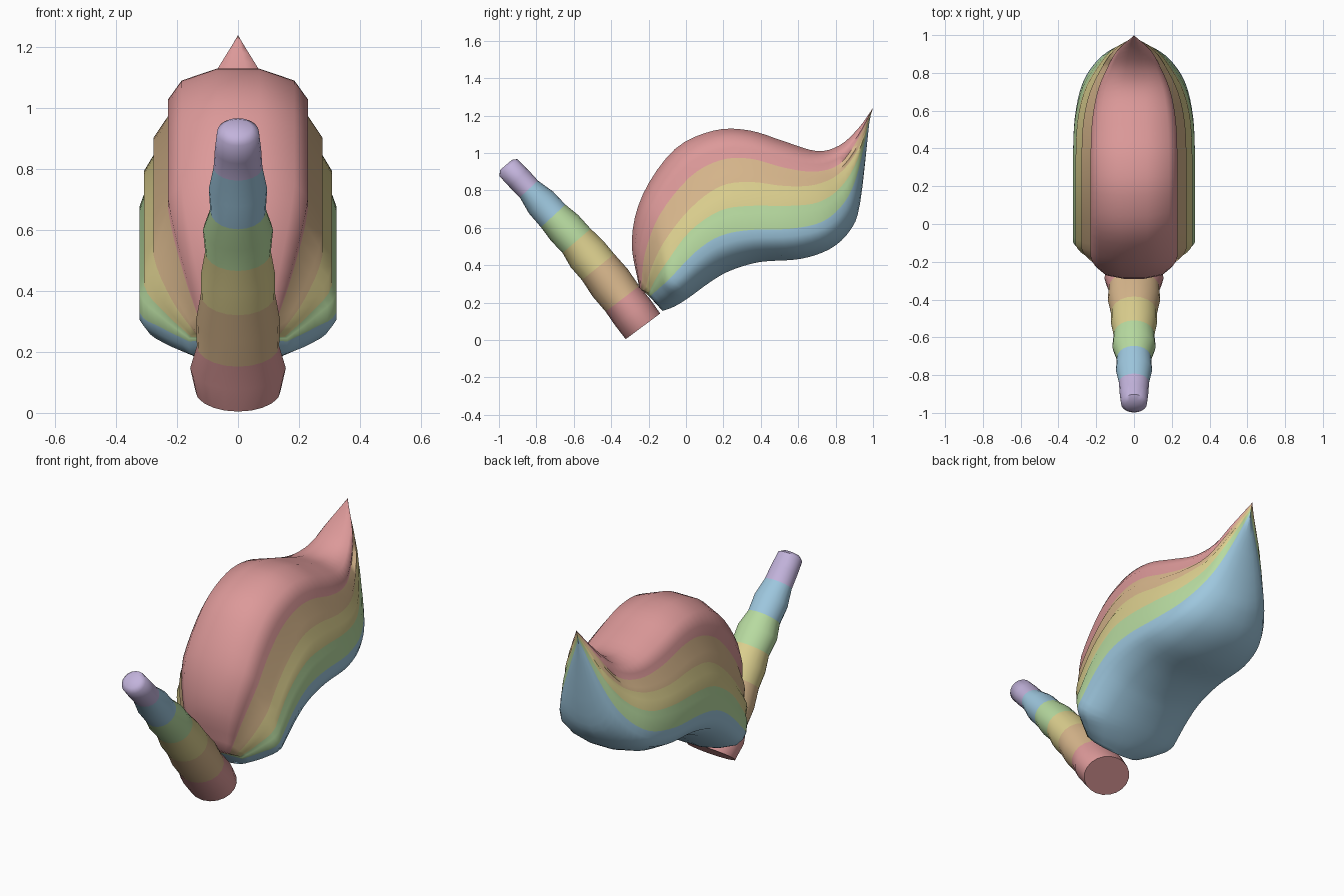
import bpy, bmesh, math
from mathutils import Vector

if "Cube" in bpy.data.objects:
    bpy.data.objects.remove(bpy.data.objects["Cube"])


def material(name, rgb):
    m = bpy.data.materials.new(name)
    m.diffuse_color = (*rgb, 1)
    m.use_nodes = True
    m.node_tree.nodes["Principled BSDF"].inputs["Base Color"].default_value = m.diffuse_color
    return m


MATS = [material("rose", (.72, .32, .32)), material("tan", (.69, .475, .265)),
        material("straw", (.72, .63, .275)), material("leaf_green", (.48, .71, .355)),
        material("sky_blue", (.34, .57, .73)), material("lavender", (.54, .45, .71))]


def spline(pts, n):
    """Smooth curve through the points, n steps per span."""
    pts = [Vector(p) for p in pts]
    ext = [2 * pts[0] - pts[1]] + pts + [2 * pts[-1] - pts[-2]]
    out = []
    for i in range(len(pts) - 1):
        a, b, c, d = ext[i:i + 4]
        for k in range(n):
            t = k / n
            out.append(.5 * (2 * b + (c - a) * t + (2 * a - 5 * b + 4 * c - d) * t * t
                             + (3 * b - a - 3 * c + d) * t ** 3))
    return out + [pts[-1]]


def loft(name, rings, mat_rule, angle):
    """Skin closed rings, closing both ends with fans; mat_rule(ring, side)."""
    bm = bmesh.new()
    vr = [[bm.verts.new(p) for p in r] for r in rings]
    n = len(rings[0])
    for i in range(len(vr) - 1):
        for j in range(n):
            k = (j + 1) % n
            f = bm.faces.new((vr[i][j], vr[i][k], vr[i + 1][k], vr[i + 1][j]))
            f.material_index = mat_rule(i, j)
    for i in (0, len(vr) - 1):
        mid = bm.verts.new(sum((v.co for v in vr[i]), Vector()) / n)
        for j in range(n):
            f = bm.faces.new((vr[i][j], vr[i][(j + 1) % n], mid))
            f.material_index = mat_rule(min(i, len(vr) - 2), j)
    bmesh.ops.remove_doubles(bm, verts=bm.verts, dist=1e-5)
    bmesh.ops.recalc_face_normals(bm, faces=bm.faces)
    me = bpy.data.meshes.new(name)
    bm.to_mesh(me)
    bm.free()
    ob = bpy.data.objects.new(name, me)
    bpy.context.collection.objects.link(ob)
    for m in MATS:
        me.materials.append(m)
    bpy.ops.object.select_all(action='DESELECT')
    ob.select_set(True)
    bpy.context.view_layer.objects.active = ob
    bpy.ops.object.shade_smooth_by_angle(angle=math.radians(angle))
    return ob


# Side-on curves (y, z) bounding the five body layers, top to bottom
top = [(-.25, .28), (-.29, .53), (-.23, .78), (-.06, 1.02), (.15, 1.12), (.34, 1.12),
       (.53, 1.06), (.7, 1.01), (.82, 1.04), (.92, 1.13), (1.0, 1.24)]
seam_1 = [(-.24, .27), (-.22, .46), (-.14, .67), (.02, .87), (.18, .96), (.34, .97),
          (.53, .92), (.69, .90), (.82, .94), (.92, 1.075), (.995, 1.235)]
seam_2 = [(-.22, .26), (-.19, .37), (-.12, .52), (.02, .70), (.18, .82), (.34, .845),
          (.53, .823), (.69, .83), (.82, .89), (.92, 1.02), (.99, 1.22)]
seam_3 = [(-.2, .25), (-.16, .33), (-.1, .42), (.02, .58), (.18, .69), (.34, .717),
          (.55, .717), (.71, .737), (.83, .82), (.92, .97), (.985, 1.2)]
seam_4 = [(-.19, .235), (-.14, .28), (-.085, .33), (.05, .47), (.18, .555), (.34, .588),
          (.55, .594), (.73, .633), (.85, .74), (.92, .9), (.98, 1.18)]
bottom = [(-.125, .155), (-.06, .18), (.02, .23), (.13, .31), (.235, .37), (.395, .417),
          (.61, .433), (.77, .487), (.875, .583), (.93, .727), (.98, 1.16)]
STEPS = 4
curves = [spline(c, STEPS) for c in (top, seam_1, seam_2, seam_3, seam_4, bottom)]
taper = spline([(f, 0) for f in (.5, .78, 1, 1, 1, 1, .97, .85, .63, .38, .004)], STEPS)

# Half cross-section: (layer, fraction down the layer, half width)
section = [(0, 0, 0), (0, 0, .07), (0, .25, .185), (0, .65, .23),
           (1, 0, .23), (1, .55, .278), (2, 0, .278), (2, .4, .309),
           (3, 0, .309), (3, .3, .323), (4, 0, .323), (4, .25, .323),
           (4, .55, .3), (4, .85, .2), (4, 1, .07), (4, 1, 0)]
rings = []
for i in range(len(taper)):
    half = []
    for layer, frac, w in section:
        p = curves[layer][i].lerp(curves[layer + 1][i], frac)
        half.append(Vector((w * min(taper[i].x, 1), p.x, p.y)))
    rings.append(half + [Vector((-p.x, p.y, p.z)) for p in half[-2:0:-1]])
last = len(section) - 1
side_layer = [section[j][0] for j in range(last)]
loft("layered_body", rings,
     lambda i, j: side_layer[j if j < last else 2 * last - 1 - j], 60)

# Raised arm of six segments: centre y, centre z, half width, half depth
stations = [(-.23, .073, .14, .115), (-.285, .147, .157, .117), (-.34, .22, .135, .113),
            (-.405, .305, .138, .119), (-.47, .39, .122, .111), (-.53, .46, .121, .112),
            (-.585, .53, .108, .099), (-.65, .6, .115, .1), (-.71, .663, .091, .089),
            (-.775, .735, .096, .087), (-.84, .807, .08, .066), (-.895, .865, .076, .068),
            (-.95, .922, .069, .066), (-.962, .936, .045, .042)]
SIDES = 20
arm = []
for i, (y, z, rx, rp) in enumerate(stations):
    a, b = stations[max(i - 1, 0)], stations[min(i + 1, len(stations) - 1)]
    d = Vector((0, b[0] - a[0], b[1] - a[1])).normalized()
    across = Vector((0, d.z, -d.y))
    arm.append([Vector((0, y, z)) + Vector((rx * math.cos(t), 0, 0)) + across * rp * math.sin(t)
                for t in (math.tau * k / SIDES for k in range(SIDES))])
loft("segmented_arm", arm, lambda i, j: min(i // 2, 5), 50)
